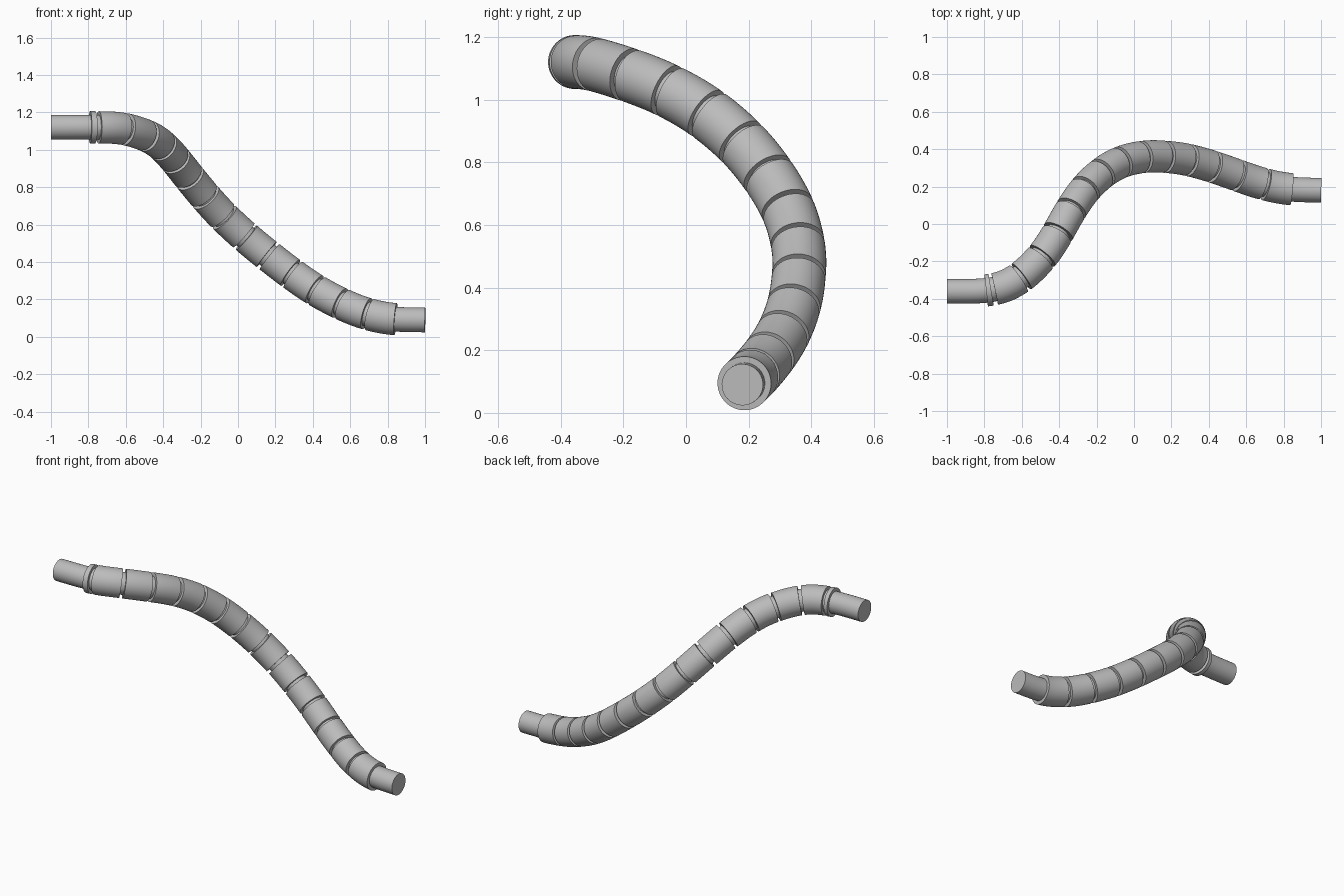
import bpy
import bmesh
import math
from mathutils import Vector

old = bpy.data.objects.get("Cube")
if old:
    bpy.data.objects.remove(old, do_unlink=True)

grey = bpy.data.materials.new("light_grey")
grey.use_nodes = True
colour = (0.5, 0.5, 0.5, 1)
grey.diffuse_color = colour
grey.node_tree.nodes["Principled BSDF"].inputs["Base Color"].default_value = colour

# Points along the centre of the hose, from the high end to the low end
PATH = [Vector(p) for p in (
    (-1, -.36, 1.12), (-.77, -.355, 1.12), (-.625, -.3, 1.115),
    (-.5, -.185, 1.08), (-.42, -.07, 1.035), (-.35, .055, .965),
    (-.27, .175, .865), (-.18, .265, .755), (-.075, .33, .64),
    (.05, .36, .525), (.16, .36, .435), (.28, .345, .342),
    (.41, .31, .252), (.54, .265, .182), (.67, .22, .128),
    (.82, .187, .095), (1, .18, .09))]
SIDES = 48
PIPE_R, SLEEVE_R = .066, .086
GAP, SLEEVES = .02, 14


def smooth_path(points, steps=24):
    """Dense spline through the points, slightly relaxed."""
    ends = [2 * points[0] - points[1]] + points + [2 * points[-1] - points[-2]]
    out = []
    for a, b, c, d in zip(ends, ends[1:], ends[2:], ends[3:]):
        for i in range(steps):
            t = i / steps
            out.append(.5 * (2 * b + (c - a) * t + (2 * a - 5 * b + 4 * c - d) * t ** 2
                             + (3 * b - a - 3 * c + d) * t ** 3))
    out.append(points[-1])
    for _ in range(60):
        out = [out[0]] + [(p + q + r) / 3 for p, q, r in zip(out, out[1:], out[2:])] + [out[-1]]
    return out


LINE = smooth_path(PATH)
DIST = [0]
for p, q in zip(LINE, LINE[1:]):
    DIST.append(DIST[-1] + (q - p).length)


def at(s):
    """Centre point at distance s along the line."""
    i = next((k for k in range(1, len(DIST)) if DIST[k] >= s), len(DIST) - 1)
    return LINE[i - 1].lerp(LINE[i], (s - DIST[i - 1]) / (DIST[i] - DIST[i - 1]))


def distance_at_x(x):
    return next(s for s, p in zip(DIST, LINE) if p.x >= x)


def tube(name, start, end, radius, rings):
    """Capped round tube following the line between two distances."""
    bm = bmesh.new()
    loops = []
    side = Vector((0, 1, 0))
    for i in range(rings + 1):
        s = start + (end - start) * i / rings
        forward = (at(min(s + .01, DIST[-1])) - at(max(s - .01, 0))).normalized()
        side = (side - forward * side.dot(forward)).normalized()
        up = forward.cross(side)
        centre = at(s)
        loops.append([bm.verts.new(centre + radius * (side * math.cos(a) + up * math.sin(a)))
                      for a in (math.tau * k / SIDES for k in range(SIDES))])
    for low, high in zip(loops, loops[1:]):
        for k in range(SIDES):
            n = (k + 1) % SIDES
            bm.faces.new((low[k], low[n], high[n], high[k]))
    bm.faces.new(loops[0][::-1])
    bm.faces.new(loops[-1])
    bmesh.ops.recalc_face_normals(bm, faces=bm.faces)
    mesh = bpy.data.meshes.new(name)
    bm.to_mesh(mesh)
    bm.free()
    mesh.materials.append(grey)
    obj = bpy.data.objects.new(name, mesh)
    bpy.context.collection.objects.link(obj)
    bpy.ops.object.select_all(action='DESELECT')
    obj.select_set(True)
    bpy.context.view_layer.objects.active = obj
    bpy.ops.object.shade_smooth_by_angle(angle=math.radians(35))


# Inner pipe showing at both ends and in the gaps
tube("inner_pipe", 0, DIST[-1], PIPE_R, 120)

# Narrow collar at the high end
first = distance_at_x(-.745)
tube("end_collar", distance_at_x(-.795), first - GAP, SLEEVE_R, 2)

# Row of equal sleeves
pitch = (distance_at_x(.84) + GAP - first) / SLEEVES
for i in range(SLEEVES):
    start = first + i * pitch
    tube(f"sleeve_{i + 1}", start, start + pitch - GAP, SLEEVE_R, 8)
